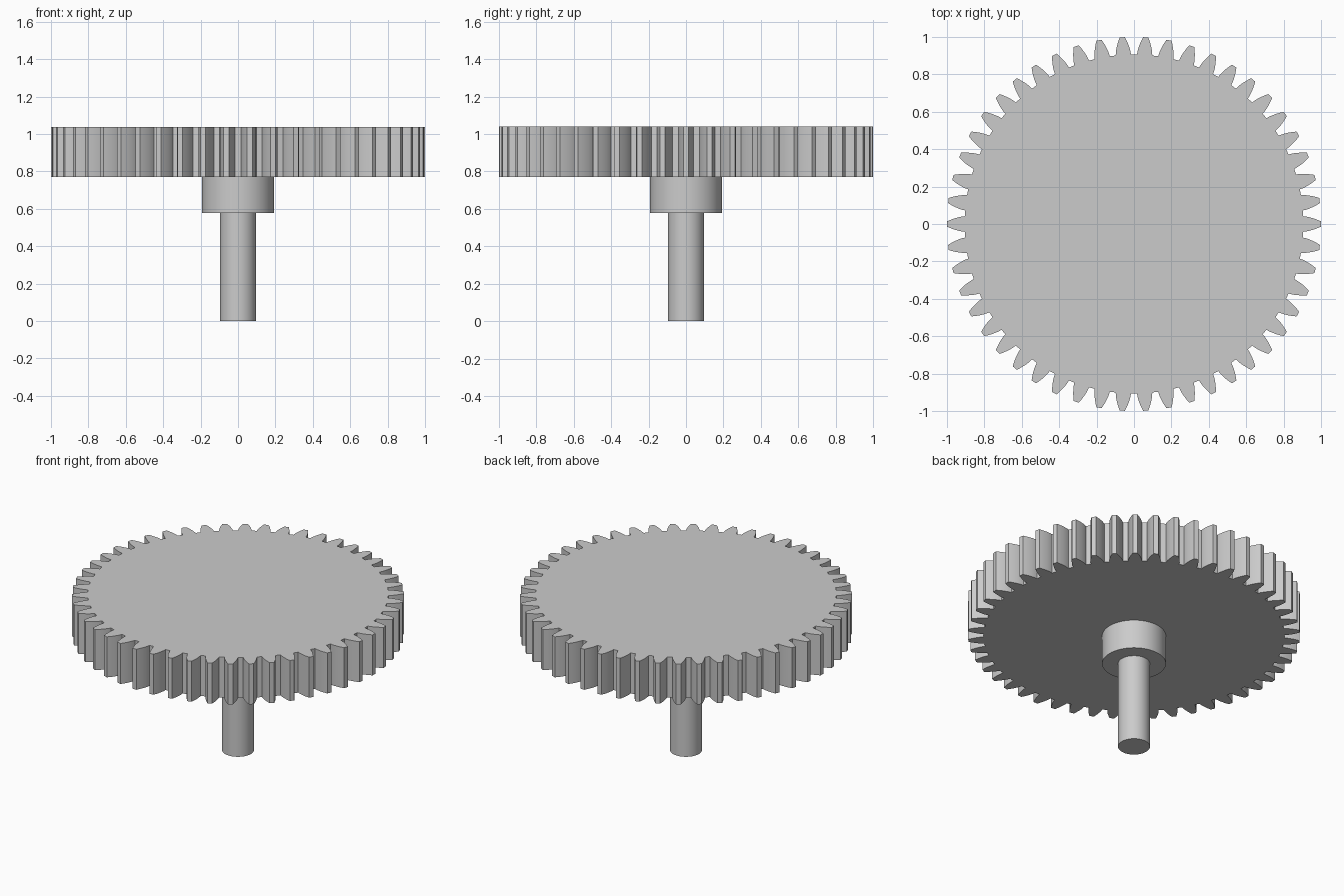
import bpy
import bmesh
from math import acos, cos, sin, tan, pi, radians

cube = bpy.data.objects.get("Cube")
if cube:
    bpy.data.objects.remove(cube, do_unlink=True)

MODULE = 1 / 26            # tip radius is 26 modules
TEETH = 50
TIP = 1.0
ROOT = 0.906
BASE = 25 * MODULE * cos(radians(20))
FLANK_STEPS = 6

steel = bpy.data.materials.new("grey_steel")
steel.use_nodes = True
steel.diffuse_color = (0.6, 0.6, 0.6, 1)
steel.node_tree.nodes["Principled BSDF"].inputs["Base Color"].default_value = (0.6, 0.6, 0.6, 1)


def extrude_profile(name, points, bottom, top):
    """Extrude a closed outline between two heights."""
    mesh = bpy.data.meshes.new(name)
    bm = bmesh.new()
    face = bm.faces.new([bm.verts.new((x, y, bottom)) for x, y in points])
    moved = bmesh.ops.extrude_face_region(bm, geom=[face])["geom"]
    verts = [v for v in moved if isinstance(v, bmesh.types.BMVert)]
    bmesh.ops.translate(bm, verts=verts, vec=(0, 0, top - bottom))
    bmesh.ops.recalc_face_normals(bm, faces=bm.faces)
    bm.to_mesh(mesh)
    bm.free()
    obj = bpy.data.objects.new(name, mesh)
    bpy.context.collection.objects.link(obj)
    mesh.materials.append(steel)
    bpy.ops.object.select_all(action="DESELECT")
    obj.select_set(True)
    bpy.context.view_layer.objects.active = obj
    bpy.ops.object.shade_smooth_by_angle(angle=radians(25))
    return obj


def polar(radius, angle):
    return radius * cos(angle), radius * sin(angle)


def circle(radius, sides=64):
    return [polar(radius, 2 * pi * i / sides) for i in range(sides)]


def half_angle(radius):
    """Half the angular width of an involute tooth at a radius."""
    pressure = acos(min(1, BASE / radius))
    return 0.0455 - (tan(pressure) - pressure)


# Gear outline: rising flank, then falling flank, for each tooth
radii = [ROOT + (TIP - ROOT) * i / FLANK_STEPS for i in range(FLANK_STEPS + 1)]
outline = []
for tooth in range(TEETH):
    centre = 2 * pi * tooth / TEETH
    outline += [polar(r, centre - half_angle(r)) for r in radii]
    outline += [polar(r, centre + half_angle(r)) for r in reversed(radii)]

# Stacked parts, from the floor up
extrude_profile("shaft", circle(2.5 * MODULE), 0, 15 * MODULE)
extrude_profile("hub", circle(5 * MODULE), 15 * MODULE, 20 * MODULE)
extrude_profile("gear_wheel", outline, 20 * MODULE, 27 * MODULE)
